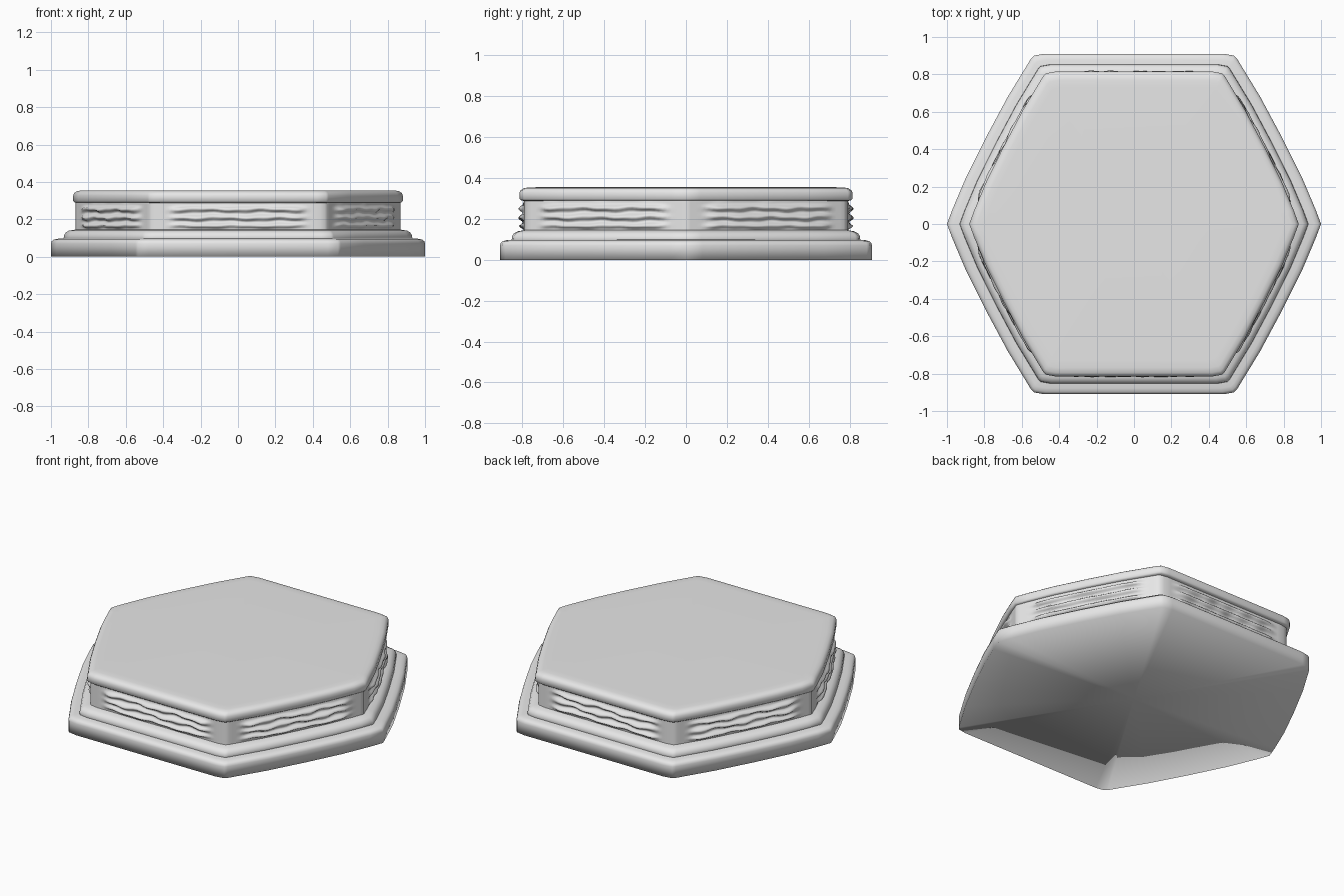
import bpy, bmesh, math
from mathutils import Vector

old = bpy.data.objects.get("Cube")
if old:
    bpy.data.objects.remove(old, do_unlink=True)

GREY = (0.8, 0.8, 0.8, 1.0)
mat = bpy.data.materials.new("plain_grey")
mat.use_nodes = True
mat.diffuse_color = GREY
bsdf = mat.node_tree.nodes["Principled BSDF"]
bsdf.inputs["Base Color"].default_value = GREY

# Plan outline: a hexagon with blunt corners and slightly bowed slanted sides
TIP = Vector((1.0, 0.0))
quarter = [Vector(p) for p in ((0.97, 0.08), (0.898, 0.25), (0.793, 0.46),
                               (0.675, 0.68), (0.55, 0.885), (0.535, 0.9), (0.48, 0.91))]
half = [TIP] + quarter + [Vector((-p.x, p.y)) for p in reversed(quarter)]
outline = half + [-p for p in half]
CORNERS = [Vector((sx * x, sy * y)) for x, y in ((1, 0), (0.53, 0.9))
           for sx in (-1, 1) for sy in (-1, 1)]


def resample(points, step):
    dense = []
    for a, b in zip(points, points[1:] + points[:1]):
        n = max(1, round((b - a).length / step))
        dense += [a.lerp(b, i / n) for i in range(n)]
    return dense


def loft(name, plan, rings, relief=None):
    """Stack scaled copies of the plan; rings hold (x scale, y scale, z)."""
    bm = bmesh.new()
    layers = []
    for sx, sy, z in rings:
        layer = []
        for p in plan:
            k = 1 + (relief(p, z) if relief else 0)
            layer.append(bm.verts.new((p.x * sx * k, p.y * sy * k, z)))
        layers.append(layer)
    count = len(plan)
    for low, high in zip(layers, layers[1:]):
        for i in range(count):
            j = (i + 1) % count
            bm.faces.new((low[i], low[j], high[j], high[i]))
    # Close both ends with a fan about the centre
    caps = [bm.faces.new(list(reversed(layers[0]))), bm.faces.new(layers[-1])]
    bmesh.ops.poke(bm, faces=caps)
    for f in bm.faces:
        f.smooth = True
    mesh = bpy.data.meshes.new(name)
    bm.to_mesh(mesh)
    bm.free()
    mesh.materials.append(mat)
    obj = bpy.data.objects.new(name, mesh)
    bpy.context.collection.objects.link(obj)
    return obj


# Foot with a rounded upper edge
loft("foot", outline, [(1, 1, 0), (1, 1, 0.07), (0.996, 0.996, 0.083),
                       (0.985, 0.985, 0.091), (0.965, 0.965, 0.096), (0.9, 0.9, 0.1)])

# Narrow step above the foot
loft("step", outline, [(0.935, 0.94, 0.08), (0.93, 0.935, 0.115), (0.92, 0.925, 0.13),
                       (0.905, 0.905, 0.139), (0.87, 0.87, 0.145)])


# Neck with rough, weathered stone courses on each side
def stone(p, z):
    gap = min((p - c).length for c in CORNERS)
    t = min(1, max(0, (gap - 0.09) / 0.1))
    mask = t * t * (3 - 2 * t)
    height = min(1, max(0, (z - 0.145) / 0.02)) * min(1, max(0, (0.285 - z) / 0.02))
    along = math.atan2(p.y, p.x)
    wave = math.sin(along * 17 + z * 40) + 0.6 * math.sin(along * 41 - z * 25)
    courses = math.cos((z - 0.21) * 140 + 0.5 * wave)
    return mask * height * (0.013 + 0.014 * courses + 0.005 * wave)


LEVELS = 22
loft("neck", resample(outline, 0.025),
     [(0.868, 0.872, 0.135 + 0.165 * i / LEVELS) for i in range(LEVELS + 1)], stone)

# Cap slab with rounded edges and a flat top
loft("cap", outline, [(0.86, 0.87, 0.288), (0.874, 0.885, 0.29), (0.881, 0.895, 0.297),
                      (0.881, 0.895, 0.328), (0.875, 0.888, 0.341), (0.862, 0.873, 0.35),
                      (0.84, 0.845, 0.354), (0.8, 0.8, 0.355)])
